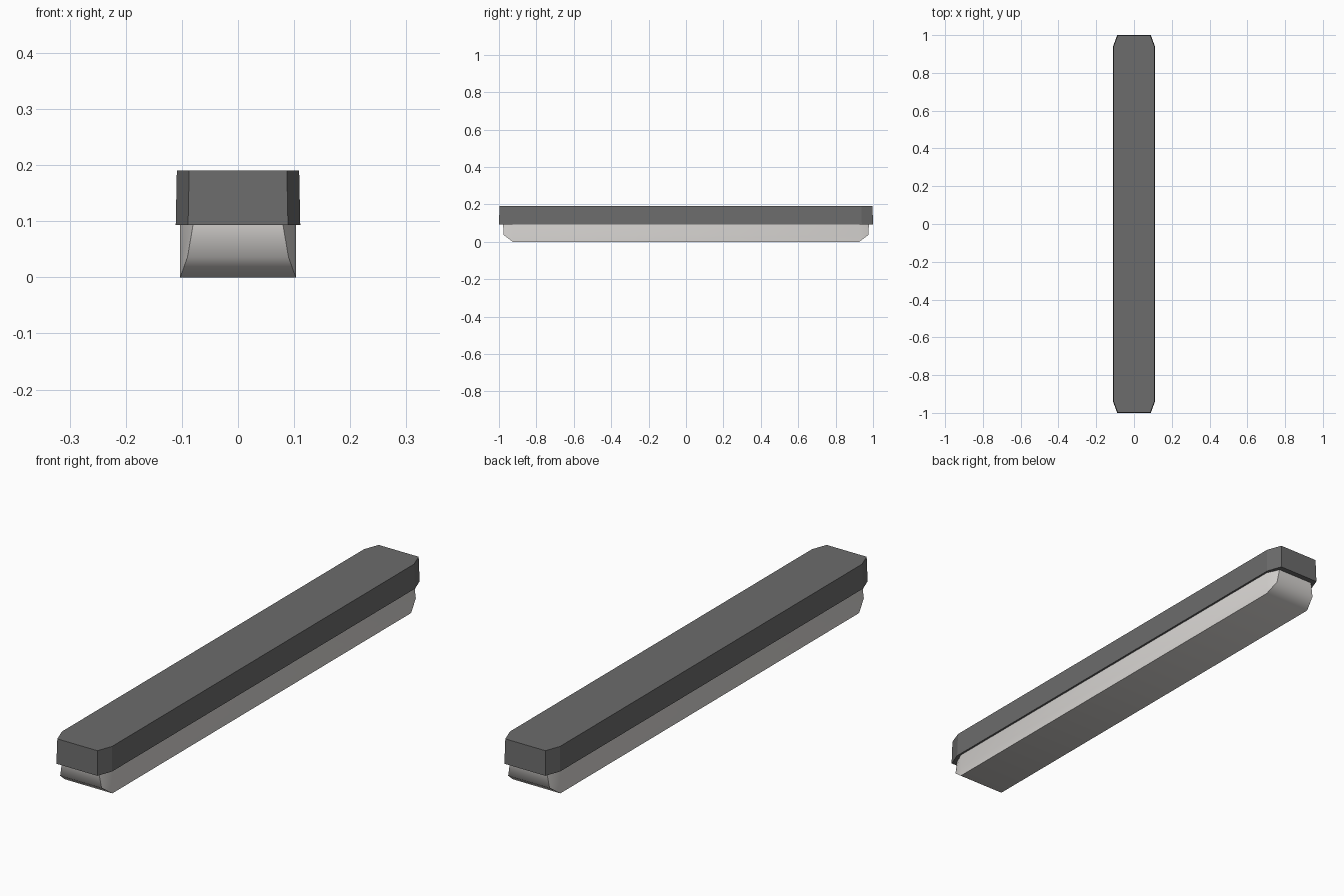
import bpy, bmesh, math

if "Cube" in bpy.data.objects:
    bpy.data.objects.remove(bpy.data.objects["Cube"])


def material(name, color):
    m = bpy.data.materials.new(name)
    m.diffuse_color = (*color, 1)
    m.use_nodes = True
    m.node_tree.nodes["Principled BSDF"].inputs["Base Color"].default_value = m.diffuse_color
    return m


def ring(hx, hy, ex, sy, z):
    """Rectangle outline with cut corners: ends are ex half-wide, sides sy half-long."""
    return [(hx, -sy, z), (hx, sy, z), (ex, hy, z), (-ex, hy, z),
            (-hx, sy, z), (-hx, -sy, z), (-ex, -hy, z), (ex, -hy, z)]


def loft(name, rings, mat, smooth_angle=None):
    """Skin a stack of outlines and cap both ends; coincident points are welded."""
    bm = bmesh.new()
    loops = [[bm.verts.new(p) for p in r] for r in rings]
    for a, b in zip(loops, loops[1:]):
        for i in range(8):
            j = (i + 1) % 8
            bm.faces.new((a[i], a[j], b[j], b[i]))
    bm.faces.new(loops[0][::-1])
    bm.faces.new(loops[-1])
    bmesh.ops.remove_doubles(bm, verts=bm.verts, dist=0.0005)
    bmesh.ops.recalc_face_normals(bm, faces=bm.faces)
    me = bpy.data.meshes.new(name)
    bm.to_mesh(me)
    bm.free()
    me.materials.append(mat)
    ob = bpy.data.objects.new(name, me)
    bpy.context.collection.objects.link(ob)
    if smooth_angle:
        bpy.ops.object.select_all(action='DESELECT')
        ob.select_set(True)
        bpy.context.view_layer.objects.active = ob
        bpy.ops.object.shade_smooth_by_angle(angle=math.radians(smooth_angle))
    return ob


dark = material("dark grey housing", (0.15, 0.15, 0.15))
pale = material("pale warm grey diffuser", (0.68, 0.66, 0.64))

# Upper housing: cut-corner box with a slight draft, flat faces
loft("lamp_housing", [
    ring(0.111, 1.0, 0.089, 0.94, 0.093),
    ring(0.109, 0.997, 0.087, 0.937, 0.19),
], dark)

# Lower diffuser: cut corners above, ends slope in to a rectangular base
loft("lamp_diffuser", [
    ring(0.103, 0.927, 0.103, 0.927, 0.0),
    ring(0.103, 0.975, 0.09, 0.927, 0.036),
    ring(0.103, 0.978, 0.08, 0.927, 0.094),
], pale, 70)
